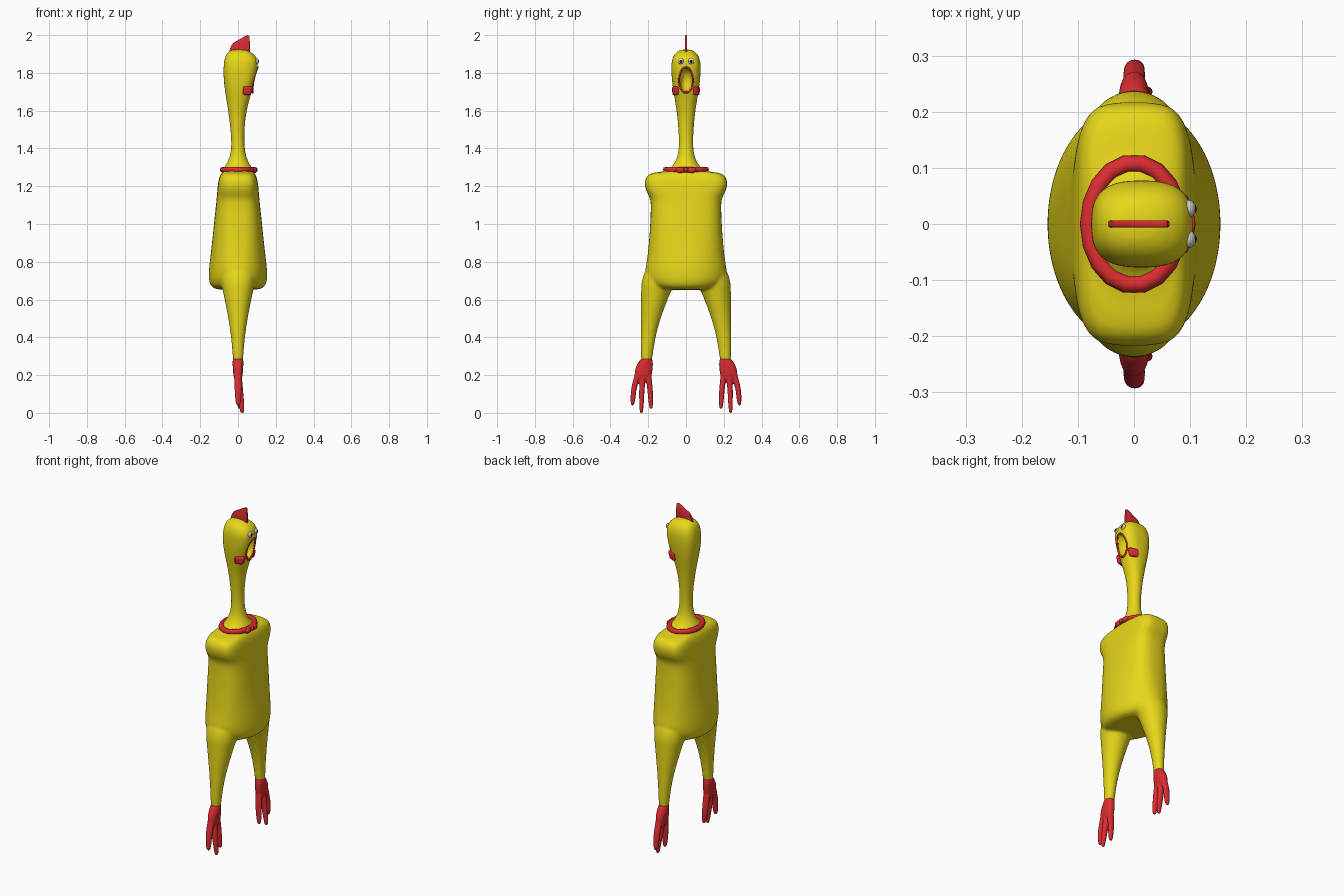
import bpy, bmesh, math
from mathutils import Vector

if "Cube" in bpy.data.objects:
    bpy.data.objects.remove(bpy.data.objects["Cube"])


def material(name, rgb):
    m = bpy.data.materials.new(name)
    m.diffuse_color = (*rgb, 1)
    m.use_nodes = True
    m.node_tree.nodes["Principled BSDF"].inputs["Base Color"].default_value = m.diffuse_color
    return m


YELLOW = material("yellow rubber", (0.80, 0.68, 0.01))
RED = material("red paint", (0.72, 0.025, 0.03))
WHITE = material("white paint", (0.9, 0.9, 0.9))
BLACK = material("black paint", (0.01, 0.01, 0.01))


def add_object(name, bm, mat):
    bmesh.ops.recalc_face_normals(bm, faces=bm.faces)
    mesh = bpy.data.meshes.new(name)
    bm.to_mesh(mesh)
    bm.free()
    mesh.shade_smooth()
    ob = bpy.data.objects.new(name, mesh)
    bpy.context.collection.objects.link(ob)
    if mat:
        mesh.materials.append(mat)
    return ob


def loft(bm, rings, side=1, n=24):
    """Closed skin over horizontal superellipse rings (z, cx, cy, rx, ry, power)."""
    loops = []
    for z, cx, cy, rx, ry, p in rings:
        loop = []
        for i in range(n):
            a = 2 * math.pi * i / n
            c, s = math.cos(a), math.sin(a)
            x = math.copysign(abs(c) ** (2 / p), c) * rx
            y = math.copysign(abs(s) ** (2 / p), s) * ry
            loop.append(bm.verts.new((cx + x, cy * side + y, z)))
        loops.append(loop)
    for a, b in zip(loops, loops[1:]):
        for i in range(n):
            j = (i + 1) % n
            bm.faces.new((a[i], a[j], b[j], b[i]))
    bm.faces.new(loops[0])
    bm.faces.new(loops[-1])


def blend(ob, voxel, smooth):
    """Fuse overlapping lofts into one soft skin."""
    sub = ob.modifiers.new("round", 'SUBSURF')
    sub.levels = sub.render_levels = 2
    rem = ob.modifiers.new("fuse", 'REMESH')
    rem.mode = 'VOXEL'
    rem.voxel_size = voxel
    rem.use_smooth_shade = True
    sm = ob.modifiers.new("soften", 'SMOOTH')
    sm.iterations = smooth


def ellipsoid(name, loc, size, mat, seg=20, tilt=0):
    bm = bmesh.new()
    bmesh.ops.create_uvsphere(bm, u_segments=seg, v_segments=seg // 2, radius=1)
    bmesh.ops.scale(bm, vec=size, verts=bm.verts)
    ob = add_object(name, bm, mat)
    ob.location = loc
    ob.rotation_euler.y = tilt
    return ob


def ring(name, points, radius, mat, res=3):
    cu = bpy.data.curves.new(name, 'CURVE')
    cu.dimensions = '3D'
    cu.bevel_depth = radius
    cu.bevel_resolution = res
    sp = cu.splines.new('POLY')
    sp.points.add(len(points) - 1)
    for p, co in zip(sp.points, points):
        p.co = (*co, 1)
    sp.use_cyclic_u = True
    cu.materials.append(mat)
    ob = bpy.data.objects.new(name, cu)
    bpy.context.collection.objects.link(ob)
    return ob


# body, neck, head: z, centre x, half depth, half width, squareness
TORSO = [
    (0.650, 0, .09, .12, 2), (0.660, 0, .138, .17, 2), (0.690, 0, .154, .21, 2),
    (0.740, 0, .157, .222, 2), (0.80, 0, .150, .208, 2.2), (0.90, 0, .138, .197, 2.5),
    (1.00, 0, .128, .190, 2.8), (1.10, 0, .117, .186, 3), (1.14, 0, .113, .190, 3.2),
    (1.175, 0, .110, .214, 3.6), (1.22, 0, .106, .221, 4), (1.255, 0, .098, .210, 4),
    (1.272, 0, .084, .180, 3.5), (1.276, 0, .080, .12, 2.5), (1.290, 0, .080, .092, 2),
    (1.31, 0, .066, .068, 2), (1.35, 0, .044, .046, 2), (1.41, 0, .034, .037, 2),
    (1.50, -.003, .037, .040, 2), (1.60, -.004, .048, .049, 2), (1.70, .002, .071, .067, 2.4),
    (1.76, .008, .084, .075, 2.7), (1.82, .013, .091, .079, 2.8), (1.865, .017, .091, .077, 2.7),
    (1.90, .012, .076, .062, 2.5), (1.919, .005, .048, .038, 2.2), (1.924, .003, .02, .016, 2),
]
LEG = [
    (.80, 0, .12, .09, .08, 2), (.70, 0, .148, .092, .090, 2), (.65, 0, .157, .082, .081, 2),
    (.60, 0, .168, .071, .071, 2), (.50, 0, .187, .051, .052, 2), (.40, 0, .201, .036, .039, 2),
    (.30, 0, .208, .028, .031, 2), (.278, 0, .209, .027, .030, 2), (.275, 0, .209, .02, .02, 2),
]
bm = bmesh.new()
loft(bm, [(z, cx, 0, rx, ry, p) for z, cx, rx, ry, p in TORSO], n=28)
for side in (1, -1):
    loft(bm, LEG, side)
body = add_object("body", bm, YELLOW)
blend(body, 0.008, 4)

# open mouth, hollowed out of the head
cutter = ellipsoid("mouth_cutter", (.105, 0, 1.762), (.07, .036, .066), None, 32, math.radians(10))
cutter.hide_render = True
cutter.hide_viewport = True
cutter.display_type = 'WIRE'
cut = body.modifiers.new("mouth", 'BOOLEAN')
cut.operation = 'DIFFERENCE'
cut.object = cutter
cut.solver = 'EXACT'

lip = []
for i in range(32):
    a = 2 * math.pi * i / 32
    dz = .067 * math.sin(a)
    lip.append((.091 + .2 * dz - .008 * math.cos(a) ** 2, .037 * math.cos(a), 1.762 + dz))
ring("lip", lip, .005, RED)

# feet with three toes each
PALM = [
    (.290, 0, .209, .02, .02, 2), (.287, 0, .209, .029, .032, 2), (.26, 0, .216, .029, .042, 2),
    (.23, 0, .224, .028, .048, 2.4), (.19, 0, .228, .024, .046, 2.4), (.165, 0, .23, .014, .035, 2),
]
TOES = [  # (top y, mid y, tip y, tip x, tip z)
    (.255, .278, .283, .002, .040),
    (.228, .234, .236, .022, .000),
    (.200, .190, .185, .010, .022),
]
for side, label in ((1, "left"), (-1, "right")):
    bm = bmesh.new()
    loft(bm, PALM, side, 16)
    for y0, y1, y2, x, z in TOES:
        loft(bm, [(.225, 0, y0, .018, .014, 2), (.20, 0, y0, .021, .017, 2),
                  (.13, x * .3, y1, .020, .015, 2), (.07, x * .7, (y1 + y2) / 2, .017, .0135, 2),
                  (z + .012, x, y2, .013, .010, 2), (z + .001, x, y2, .009, .007, 2),
                  (z - .001, x, y2, .004, .003, 2)], side, 12)
    blend(add_object(label + "_foot", bm, RED), 0.004, 2)

# comb: thin fin on top of the head
bm = bmesh.new()
outline = [(-.048, 1.905), (-.040, 1.935), (-.026, 1.958), (.005, 1.976), (.035, 1.993),
           (.050, 2.0), (.060, 1.998), (.063, 1.96), (.063, 1.90)]
face = bm.faces.new([bm.verts.new((x, -.006, z)) for x, z in outline])
ext = bmesh.ops.extrude_face_region(bm, geom=[face])
bmesh.ops.translate(bm, vec=(0, .012, 0), verts=[g for g in ext["geom"] if isinstance(g, bmesh.types.BMVert)])
comb = add_object("comb", bm, RED)
bev = comb.modifiers.new("soft edge", 'BEVEL')
bev.width = .003
bev.segments = 2

# collar with a small bow in front
N = 18
ring("collar", [(.081 * math.cos(2 * math.pi * i / N), .109 * math.sin(2 * math.pi * i / N), 1.287)
                for i in range(N)], .0155, RED, 2)
ellipsoid("bow_knot", (.092, 0, 1.287), (.012, .011, .014), RED, 12)

# eyes and wattles, mirrored
for side, label in ((1, "left"), (-1, "right")):
    ellipsoid(label + "_eye", (.098, .027 * side, 1.861), (.012, .016, .016), WHITE)
    ellipsoid(label + "_pupil", (.107, .027 * side, 1.861), (.005, .008, .008), BLACK, 12)
    ellipsoid(label + "_bow_loop", (.087, .030 * side, 1.285), (.014, .024, .016), RED, 12)
    bm = bmesh.new()
    bmesh.ops.create_cube(bm, size=1)
    bmesh.ops.scale(bm, vec=(.054, .024, .046), verts=bm.verts)
    for v in bm.verts:
        if v.co.x > 0 and v.co.z < 0:
            v.co.x -= .014
        if v.co.x > 0:
            v.co.y -= .014 * side
    wattle = add_object(label + "_wattle", bm, RED)
    wattle.location = (.054, .063 * side, 1.706)
    bev = wattle.modifiers.new("round", 'BEVEL')
    bev.width = .008
    bev.segments = 3
